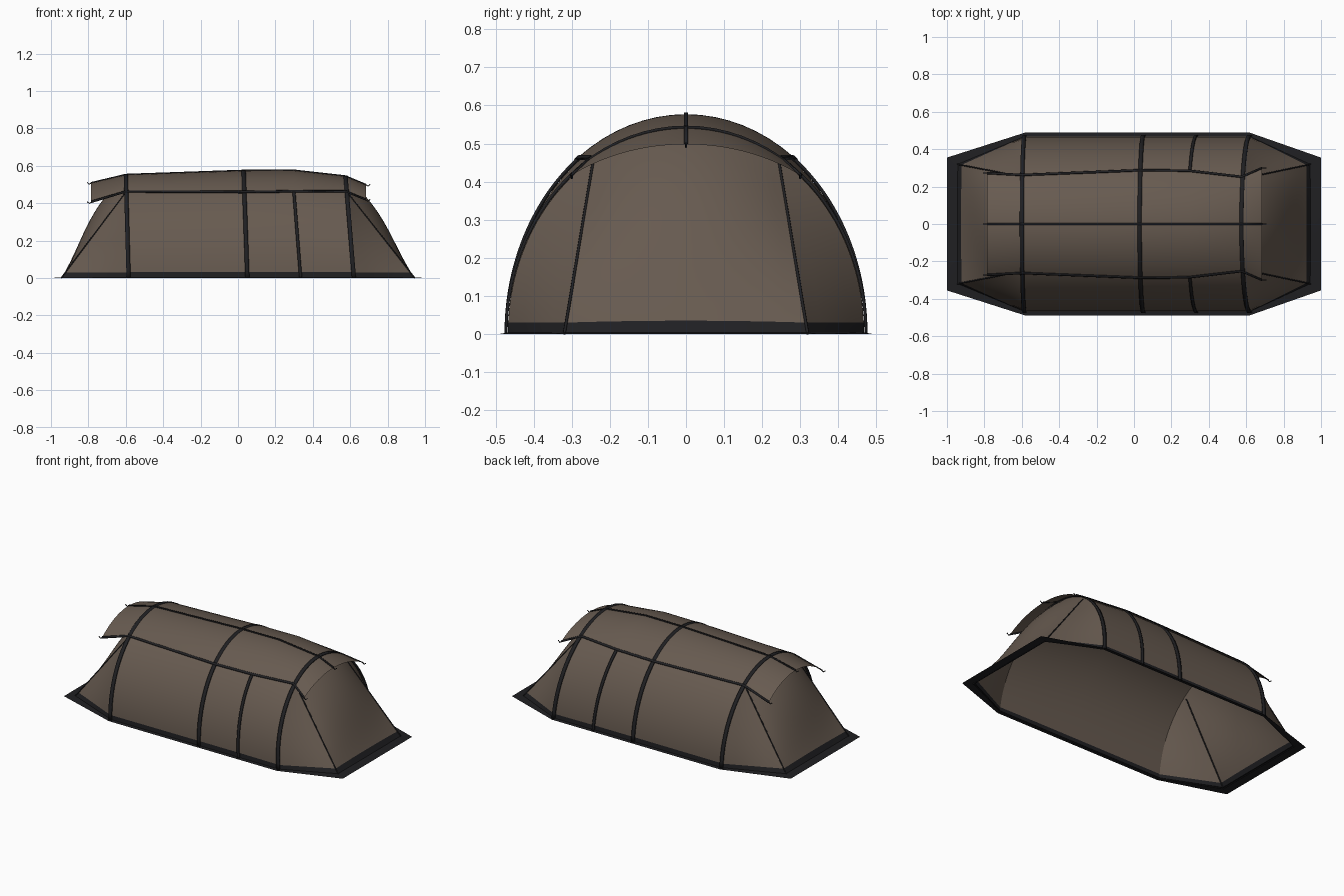
import bpy, bmesh, math
from mathutils import Vector

cube = bpy.data.objects.get("Cube")
if cube:
    bpy.data.objects.remove(cube, do_unlink=True)


def material(name, color):
    m = bpy.data.materials.new(name)
    m.use_nodes = True
    m.diffuse_color = color
    m.node_tree.nodes["Principled BSDF"].inputs["Base Color"].default_value = color
    return m


FABRIC = material("brown fabric", (0.135, 0.103, 0.08, 1))
TRIM = material("black trim", (0.014, 0.014, 0.016, 1))


def spread(a, b, n):
    return [a + (b - a) * i / n for i in range(n + 1)]


def surface(name, fn, us, vs, mat, thick=0, hem=False):
    """Grid of quads over fn(u, v); the hem paints the lowest row black."""
    bm = bmesh.new()
    rows = [[bm.verts.new(fn(u, v)) for v in vs] for u in us]
    for r0, r1 in zip(rows, rows[1:]):
        for a, b, c, d in zip(r0, r0[1:], r1[1:], r1):
            bm.faces.new((a, b, c, d))
    bmesh.ops.remove_doubles(bm, verts=bm.verts, dist=0.0002)
    bmesh.ops.recalc_face_normals(bm, faces=bm.faces)
    for f in bm.faces:
        f.smooth = True
        if hem and f.calc_center_median().z < HEM * 0.6:
            f.material_index = 1
    mesh = bpy.data.meshes.new(name)
    bm.to_mesh(mesh)
    bm.free()
    mesh.materials.append(mat)
    mesh.materials.append(TRIM)
    ob = bpy.data.objects.new(name, mesh)
    bpy.context.collection.objects.link(ob)
    if thick:
        mod = ob.modifiers.new("thickness", "SOLIDIFY")
        mod.thickness = thick
        mod.offset = 0
    return ob


def cord(name, points, radius):
    cu = bpy.data.curves.new(name, "CURVE")
    cu.dimensions = "3D"
    cu.bevel_depth = radius
    cu.bevel_resolution = 1
    cu.use_fill_caps = True
    sp = cu.splines.new("POLY")
    sp.points.add(len(points) - 1)
    for p, co in zip(sp.points, points):
        p.co = (*co, 1)
    ob = bpy.data.objects.new(name, cu)
    bpy.context.collection.objects.link(ob)
    cu.materials.append(TRIM)


HEM = 0.032
HALF = 0.468
EAVE = 0.46
# Hoops: x at the ground, x at the crown, crown height
HOOPS = [(-0.585, -0.6, 0.546), (0.05, 0.03, 0.568),
         (0.335, 0.29, 0.57), (0.62, 0.575, 0.538)]


def hoop_point(hoop, angle, lift=0.0, shift=0.0):
    base, top, h = hoop
    s = math.sin(angle)
    return Vector((base + (top - base) * s + shift,
                   (HALF + lift) * math.cos(angle), (h + lift) * s))


# Main tunnel between the hoops
low = math.asin(HEM / 0.56)
angles = [0] + spread(low, math.pi - low, 40) + [math.pi]
surface("tunnel_shell", lambda a, hoop: hoop_point(hoop, a), angles, HOOPS, FABRIC, hem=True)

# Sloped end panels, side gussets and their seams
rise = [0, HEM / 0.5] + spread(0.15, 1, 12)
for side, hoop, label in ((-1, HOOPS[0], "right"), (1, HOOPS[3], "left")):
    eave_angle = math.asin(EAVE / hoop[2])

    def panel(t, v, hoop=hoop, side=side, ea=eave_angle):
        foot = Vector((side * 0.945, 0.32 * v, 0))
        head = hoop_point(hoop, math.pi / 2 + (ea - math.pi / 2) * v)
        p = foot.lerp(head, t)
        p.x += side * 0.3 * t * t * (1 - t) * (1 - v * v)
        return p

    surface(label + "_end_panel", panel, rise, spread(-1, 1, 16), FABRIC, hem=True)
    for flank, part in ((-1, "front"), (1, "back")):
        def gusset(t, v):
            p = hoop_point(hoop, math.asin(t * EAVE / hoop[2]))
            p.y *= flank
            return p.lerp(panel(t, flank), v)
        surface(f"{label}_{part}_gusset", gusset, rise, spread(0, 1, 4), FABRIC, hem=True)
        cord(f"{label}_{part}_seam", [panel(t, flank) for t in (0, 0.5, 0.97)], 0.004)

# Roof canopy: x, crown height, half width, curve drop
CANOPY = [(-0.785, 0.508, 0.272, 0.57), (-0.6, 0.552, 0.262, 0.55),
          (0.03, 0.574, 0.287, 0.57), (0.29, 0.576, 0.285, 0.57),
          (0.575, 0.544, 0.252, 0.54), (0.685, 0.498, 0.3, 0.36)]


def canopy_point(st, v, lift=0.0, dy=0.0):
    x, top, w, drop = st
    y = w * v + dy
    return Vector((x, y, top + lift - drop * (1 - math.sqrt(1 - (y / 0.474) ** 2))))


surface("roof_canopy", canopy_point, CANOPY, spread(-1, 1, 24), FABRIC)
surface("ridge_strap", lambda st, d: canopy_point(st, 0, 0.002, d),
        CANOPY, (-0.005, 0.005), TRIM, 0.006)
for flank, part in ((-1, "front"), (1, "back")):
    surface(part + "_eave_strap", lambda st, d: canopy_point(st, flank, 0.002, d),
            CANOPY, (-0.005, 0.005), TRIM, 0.006)

# Black pole sleeves; the third one stops at the eaves
for i, hoop in enumerate(HOOPS):
    eave = math.asin(EAVE / hoop[2])
    spans = [(0, math.pi)] if i != 2 else [(0, eave), (math.pi - eave, math.pi)]
    wide = 0.008 if i == 2 else 0.011
    for k, (a, b) in enumerate(spans):
        surface(f"pole_sleeve_{i + 1}_{k + 1}",
                lambda t, d: hoop_point(hoop, t, 0.005, d),
                spread(a, b, 40), (-wide, wide), TRIM, 0.008)

# Short guy ties at the canopy corners and ridge ends
for st, side in ((CANOPY[0], -1), (CANOPY[-1], 1)):
    for v in (-1, 0, 1):
        p = canopy_point(st, v)
        cord("canopy_tie", [p, p + Vector((side * 0.01, 0, -0.007)),
                            p + Vector((side * 0.022, 0, 0.003))], 0.003)

# Flat ground skirt around the foot
OUTER = [(1, 0.355), (0.62, 0.488), (-0.585, 0.488), (-1, 0.355)]
INNER = [(0.935, 0.315), (0.62, 0.464), (-0.585, 0.464), (-0.935, 0.315)]


def ring(pts):
    loop = pts + [(x, -y) for x, y in reversed(pts)]
    return loop + loop[:1]


rings = (ring(OUTER), ring(INNER))
surface("ground_skirt", lambda i, k: (*rings[k][i], 0.004 * k), range(9), (0, 1), TRIM)
